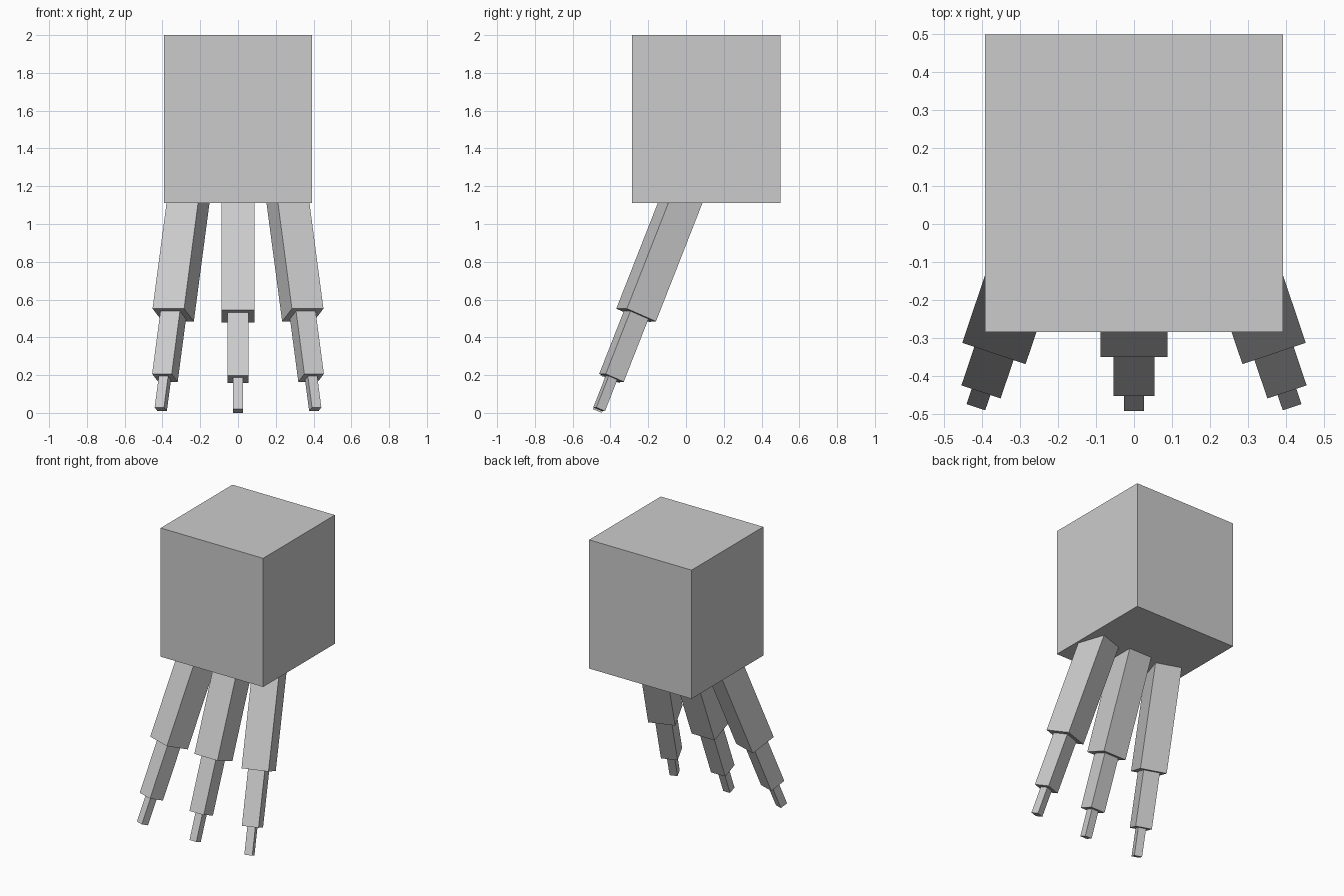
import bpy
from math import radians
from mathutils import Matrix, Vector

if "Cube" in bpy.data.objects:
    bpy.data.objects.remove(bpy.data.objects["Cube"], do_unlink=True)

# Single grey material
grey = bpy.data.materials.new("plain_grey")
grey.use_nodes = True
color = (0.6, 0.6, 0.6, 1)
grey.diffuse_color = color
grey.node_tree.nodes["Principled BSDF"].inputs["Base Color"].default_value = color


def box(name, size, matrix):
    """Box of the given size placed by a matrix."""
    bpy.ops.mesh.primitive_cube_add(size=1)
    obj = bpy.context.object
    obj.name = name
    obj.data.transform(matrix @ Matrix.Diagonal((*size, 1)))
    obj.data.materials.append(grey)
    return obj


# Block body
box("body", (0.784, 0.784, 0.89), Matrix.Translation((0, 0.107, 1.555)))

# Telescoping leg segments: name, width, start and end along the leg from the knee
SEGMENTS = [("upper", 0.176, -0.75, 0), ("middle", 0.109, 0, 0.36), ("tip", 0.052, 0.36, 0.54)]


def leg(side, knee, yaw, tilt):
    """Three shrinking boxes along one leaning axis."""
    frame = (Matrix.Translation(Vector(knee)) @ Matrix.Rotation(radians(yaw), 4, "Z")
             @ Matrix.Rotation(radians(-tilt), 4, "X"))
    for part, width, start, end in SEGMENTS:
        place = frame @ Matrix.Translation((0, 0, -(start + end) / 2))
        box(f"{side}_leg_{part}", (width, width, end - start), place)


leg("front", (0, -0.269, 0.512), 0, 21.7)
for side, s in (("left", 1), ("right", -1)):
    leg(side, (s * 0.343, -0.264, 0.518), s * 18.6, 22.5)
